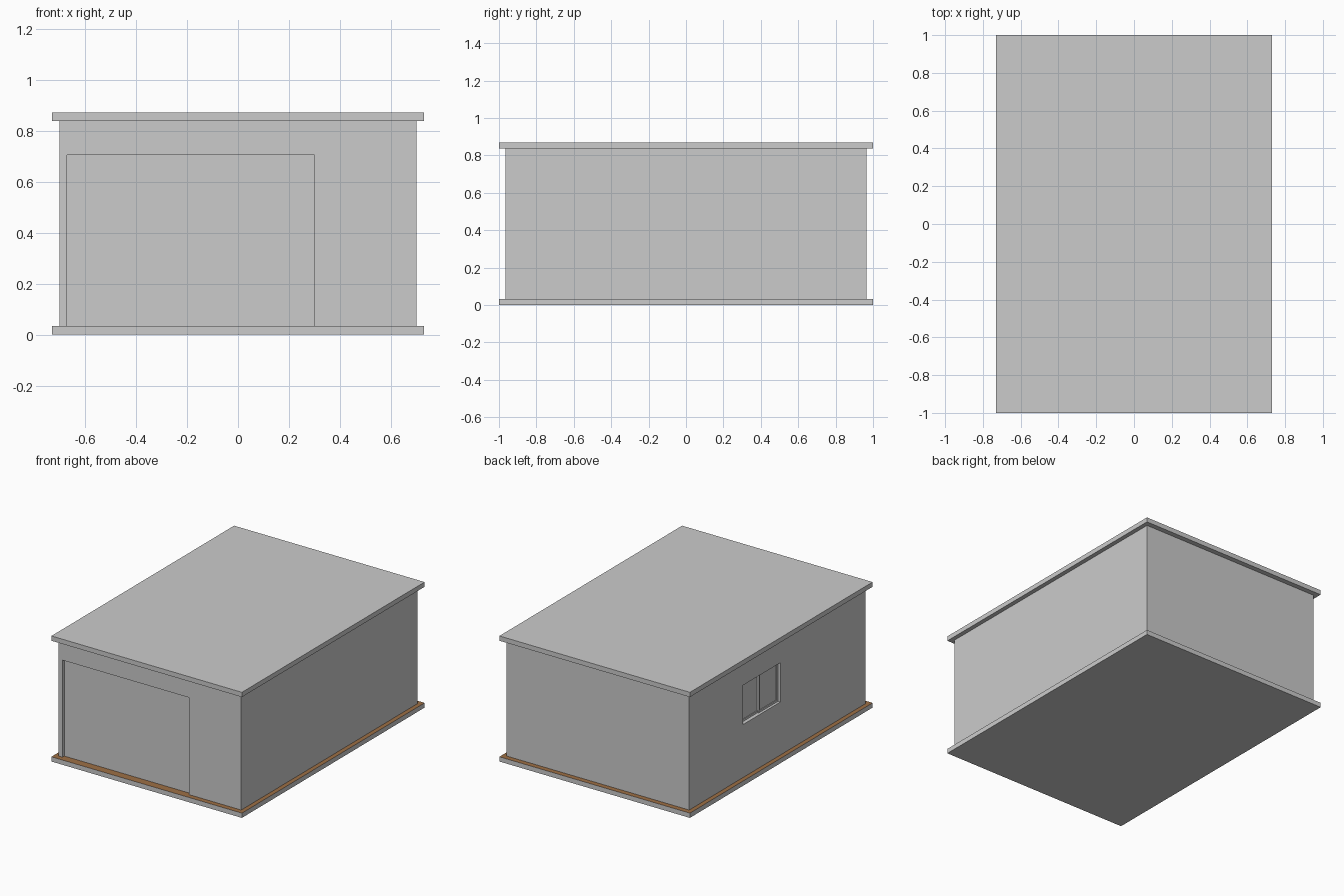
import bpy

if "Cube" in bpy.data.objects:
    bpy.data.objects.remove(bpy.data.objects["Cube"], do_unlink=True)


def material(name, colour):
    mat = bpy.data.materials.new(name)
    mat.use_nodes = True
    mat.diffuse_color = (*colour, 1)
    mat.node_tree.nodes["Principled BSDF"].inputs["Base Color"].default_value = (*colour, 1)
    return mat


GREY = material("plain grey", (0.6, 0.6, 0.6))
BROWN = material("floor brown", (0.34, 0.16, 0.06))


def box(name, x, y, z, mat=GREY):
    """Box between the (low, high) limits on each axis."""
    bpy.ops.mesh.primitive_cube_add(size=1)
    ob = bpy.context.object
    ob.name = ob.data.name = name
    spans = (x, y, z)
    for v in ob.data.vertices:
        v.co = [hi if c > 0 else lo for c, (lo, hi) in zip(v.co, spans)]
    ob.data.materials.append(mat)
    return ob


def cut(target, x, y, z):
    """Subtract a box from the target, then remove the cutter."""
    cutter = box("cutter", x, y, z)
    cutter.hide_render = True
    mod = target.modifiers.new("opening", "BOOLEAN")
    mod.object = cutter
    mod.operation = "DIFFERENCE"
    mod.solver = "EXACT"
    bpy.context.view_layer.objects.active = target
    bpy.ops.object.modifier_apply(modifier=mod.name)
    bpy.data.objects.remove(cutter, do_unlink=True)


SX, SY = 0.73, 1.0          # slab and roof half sizes
WX, WY = 0.70, 0.965        # wall half sizes
FLOOR, EAVES, TOP = 0.033, 0.837, 0.87
THICK = 0.035

# Floor slab with a brown upper surface
slab = box("floor_slab", (-SX, SX), (-SY, SY), (0, FLOOR))
slab.data.materials.append(BROWN)
for face in slab.data.polygons:
    face.material_index = int(face.normal.z > 0.5)

# Flat roof
box("roof", (-SX, SX), (-SY, SY), (EAVES, TOP))

# Hollow walls with a garage door opening and a side window opening
DOOR_X, DOOR_TOP = (-0.67, 0.30), 0.705
WIN_Y, WIN_Z = (-0.033, 0.373), (0.40, 0.672)
walls = box("walls", (-WX, WX), (-WY, WY), (FLOOR, EAVES))
cut(walls, (-WX + THICK, WX - THICK), (-WY + THICK, WY - THICK), (0, 1))
cut(walls, DOOR_X, (-SY, -WY + 2 * THICK), (0, DOOR_TOP))
cut(walls, (-SX, -WX + 2 * THICK), WIN_Y, WIN_Z)

# Door panel set back in its opening
box("garage_door", DOOR_X, (-WY + 0.02, -WY + THICK), (FLOOR, DOOR_TOP))


# Two sliding sashes, one set slightly behind the other
def sash(name, y, front):
    rim, depth = 0.014, 0.008
    x = (-WX + front, -WX + front + depth)
    frame = box(name + "_frame", x, y, WIN_Z)
    inner_y = (y[0] + rim, y[1] - rim)
    inner_z = (WIN_Z[0] + rim, WIN_Z[1] - rim)
    cut(frame, (x[0] - 0.1, x[1] + 0.1), inner_y, inner_z)
    box(name + "_pane", (x[0] + 0.005, x[1]), inner_y, inner_z)


middle = sum(WIN_Y) / 2
sash("front_sash", (WIN_Y[0], middle + 0.007), 0.018)
sash("back_sash", (middle - 0.007, WIN_Y[1]), 0.026)
